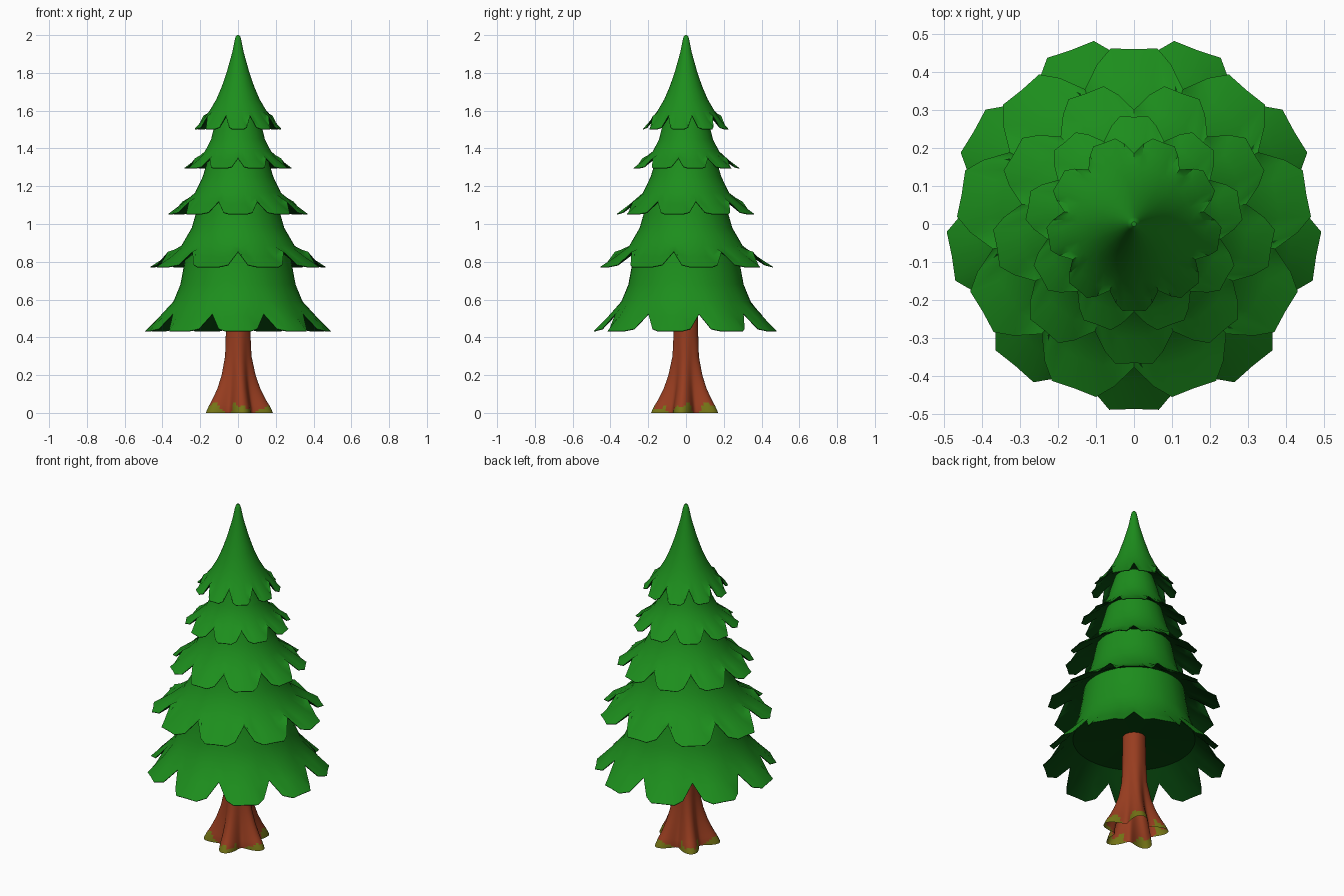
import bpy, bmesh, math

if "Cube" in bpy.data.objects:
    bpy.data.objects.remove(bpy.data.objects["Cube"])

LOBES = 9


def material(name, rgb):
    m = bpy.data.materials.new(name)
    m.diffuse_color = (*rgb, 1)
    m.use_nodes = True
    m.node_tree.nodes["Principled BSDF"].inputs["Base Color"].default_value = m.diffuse_color
    return m


GREEN = material("needle green", (0.012, 0.27, 0.012))
SHADE = material("dark underside green", (0.002, 0.06, 0.004))
BARK = material("bark brown", (0.31, 0.046, 0.014))
MOSS = material("moss olive", (0.175, 0.175, 0.008))


def loft(name, rings, mats, cap_start=False, cap_end=False, paint=None,
         second_from=None, sharp=40):
    """Skin closed rings of points into a mesh; bands from second_from on use material 1."""
    bm = bmesh.new()
    rows = [[bm.verts.new(p) for p in ring] for ring in rings]
    n = len(rows[0])
    for k, (a, b) in enumerate(zip(rows, rows[1:])):
        for i in range(n):
            j = (i + 1) % n
            f = bm.faces.new((a[i], b[i], b[j], a[j]))
            if second_from is not None and k >= second_from:
                f.material_index = 1
    if cap_start:
        bm.faces.new(rows[0])
    if cap_end:
        bm.faces.new(rows[-1][::-1])
    for f in bm.faces:
        f.smooth = True
        if paint:
            f.material_index = paint(f.calc_center_median())
    me = bpy.data.meshes.new(name)
    bm.to_mesh(me)
    bm.free()
    for m in mats:
        me.materials.append(m)
    me.set_sharp_from_angle(angle=math.radians(sharp))
    ob = bpy.data.objects.new(name, me)
    bpy.context.collection.objects.link(ob)
    return ob


def bough_tier(name, body, R, z0, notch, centre, inner_r, cap=False):
    """Flared skirt whose rim is cut into blunt lobes, with a thin dark underside."""
    half = math.pi / LOBES
    # rim of half a lobe: (angle fraction, radius factor, height fraction of the notch)
    side = [(0, 0.987, 0), (0.38, 1, 0), (0.65, 0.925, 0.13), (1, 0.81, 1)]
    lobe = [(-t, r, h) for t, r, h in side[:0:-1]] + side[:-1]
    cols = [(centre + (2 * k + t) * half, R * r, z0 + 0.003 + h * notch)
            for k in range(LOBES) for t, r, h in lobe]

    def ring(fn):
        out = []
        for a, r, z in cols:
            rr, zz = fn(r, z)
            out.append((rr * math.cos(a), rr * math.sin(a), zz))
        return out

    br, bz = body[-1]
    rings = [ring(lambda r, z, p=p: p) for p in body]
    rings.append(ring(lambda r, z: ((r + br) / 2, (z + bz) / 2 - 0.003)))
    rings.append(ring(lambda r, z: (r, z)))
    first_under = len(rings) - 1
    # underside
    rings.append(ring(lambda r, z: (r - 0.002, z - 0.003)))
    rings.append(ring(lambda r, z: ((r + br) / 2 - 0.006, (z + bz) / 2 - 0.01)))
    rings.append(ring(lambda r, z: (br - 0.012, bz - 0.012)))
    rings.append(ring(lambda r, z: (inner_r, bz)))
    return loft(name, rings, [GREEN, SHADE], cap_start=cap, second_from=first_under)


F, B = -math.pi / 2, math.pi / 2
# Boughs, lowest to highest; lobes alternate between front and back
bough_tier("bough_tier_1", [(0.265, 0.92), (0.283, 0.8), (0.305, 0.68), (0.342, 0.59)],
           0.492, 0.43, 0.09, F, 0.04)
bough_tier("bough_tier_2", [(0.205, 1.15), (0.225, 1.05), (0.245, 0.98), (0.3, 0.885)],
           0.465, 0.77, 0.08, B, 0.2)
bough_tier("bough_tier_3", [(0.15, 1.38), (0.172, 1.3), (0.187, 1.25), (0.228, 1.165)],
           0.37, 1.05, 0.065, F, 0.14)
bough_tier("bough_tier_4", [(0.105, 1.58), (0.13, 1.5), (0.142, 1.45), (0.175, 1.385)],
           0.285, 1.293, 0.052, B, 0.1)
bough_tier("bough_tier_5_crown",
           [(0.006, 2.0), (0.013, 1.99), (0.018, 1.97), (0.03, 1.91), (0.058, 1.81),
            (0.085, 1.73), (0.115, 1.66), (0.15, 1.6)],
           0.23, 1.5, 0.07, F, 0.07, cap=True)

# Trunk with five flared roots, open below: (height, valley radius, root tip radius)
TRUNK = [(0, 0.104, 0.187), (0.01, 0.104, 0.183), (0.02, 0.103, 0.178), (0.03, 0.102, 0.173),
         (0.04, 0.1, 0.168), (0.055, 0.097, 0.158), (0.08, 0.092, 0.144), (0.13, 0.083, 0.119),
         (0.2, 0.074, 0.094), (0.3, 0.066, 0.072), (0.42, 0.064, 0.066), (0.6, 0.062, 0.062)]
N = 80
ROOT = math.radians(135)


def trunk_ring(z, lo, hi):
    pts = []
    for i in range(N):
        a = ROOT + 2 * math.pi * i / N
        r = lo + (hi - lo) * (0.5 + 0.5 * math.cos(5 * (a - ROOT)))
        pts.append((r * math.cos(a), r * math.sin(a), z))
    return pts


def moss_rule(c):
    # ragged moss low down on the root tips
    a = math.atan2(c.y, c.x)
    edge = 0.036 + 0.012 * math.sin(7 * a + 1) + 0.01 * math.sin(17 * a)
    return 1 if c.z < edge and math.hypot(c.x, c.y) > 0.122 else 0


loft("trunk", [trunk_ring(*t) for t in reversed(TRUNK)], [BARK, MOSS],
     cap_start=True, paint=moss_rule, sharp=50)
